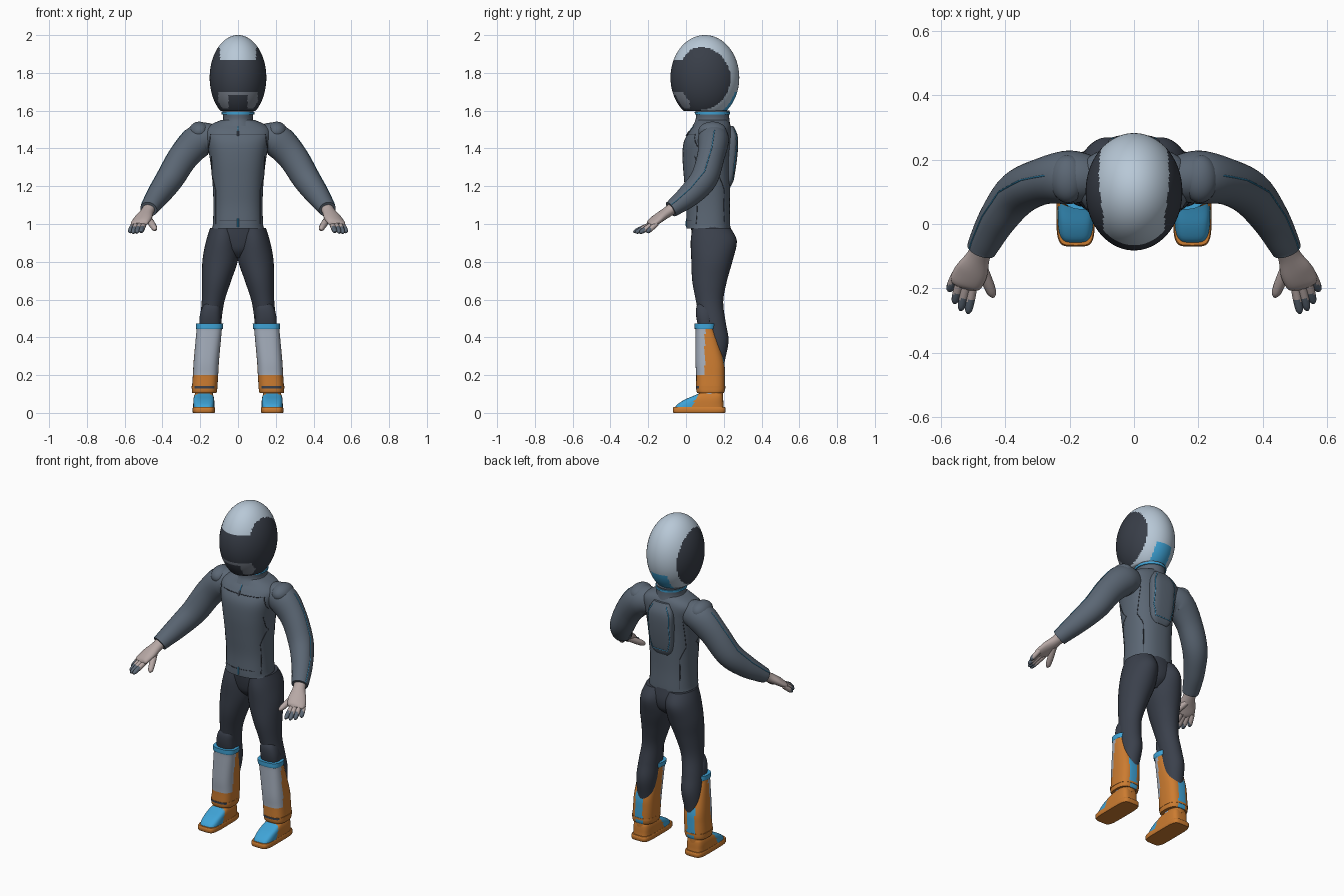
import bpy, bmesh, math
from mathutils import Vector
from mathutils.bvhtree import BVHTree

COLORS = {
    "helmet_white": (0.48, 0.58, 0.68), "visor_dark": (0.040, 0.048, 0.065),
    "suit_grey": (0.105, 0.135, 0.175), "pants_dark": (0.043, 0.052, 0.072),
    "boot_orange": (0.60, 0.20, 0.03), "trim_blue": (0.05, 0.37, 0.68),
    "shin_grey": (0.38, 0.43, 0.51), "skin": (0.47, 0.39, 0.375),
    "chin_grey": (0.20, 0.225, 0.27),
}
NAMES = list(COLORS)
MATS = []
for n, c in COLORS.items():
    m = bpy.data.materials.new(n)
    m.diffuse_color = (*c, 1)
    MATS.append(m)


def finish(name, bm, rule, angle=50):
    """Turn a bmesh into a smooth object; rule is a colour name or f(face centre)."""
    bmesh.ops.recalc_face_normals(bm, faces=bm.faces)
    for f in bm.faces:
        col = rule if isinstance(rule, str) else rule(f.calc_center_median())
        f.material_index = NAMES.index(col)
        f.smooth = True
    me = bpy.data.meshes.new(name)
    tree = BVHTree.FromBMesh(bm)
    bm.to_mesh(me)
    bm.free()
    for m in MATS:
        me.materials.append(m)
    ob = bpy.data.objects.new(name, me)
    bpy.context.collection.objects.link(ob)
    bpy.ops.object.select_all(action='DESELECT')
    ob.select_set(True)
    bpy.context.view_layer.objects.active = ob
    bpy.ops.object.shade_smooth_by_angle(angle=math.radians(angle))
    return tree


def smooth_rings(rings, steps):
    """Catmull-Rom interpolation of ring tuples."""
    if steps == 1:
        return rings
    out = []
    for i in range(len(rings) - 1):
        p0, p1 = rings[max(i - 1, 0)], rings[i]
        p2, p3 = rings[i + 1], rings[min(i + 2, len(rings) - 1)]
        for k in range(steps):
            t = k / steps
            out.append(tuple(
                0.5 * (2 * b + (c - a) * t + (2 * a - 5 * b + 4 * c - d) * t * t
                       + (3 * b - a - 3 * c + d) * t ** 3)
                for a, b, c, d in zip(p0, p1, p2, p3)))
    return out + [rings[-1]]


def loft(name, rings, rule, s=1, power=2, n=32, steps=5, path=False, angle=50):
    """Skin rings (x, y, z, half width, half depth), level or across the path."""
    rings = smooth_rings(rings, steps)
    bm = bmesh.new()
    loops = []
    for i, (x, y, z, a, b) in enumerate(rings):
        u, v = Vector((1, 0, 0)), Vector((0, 1, 0))
        if path:
            t = Vector(rings[min(i + 1, len(rings) - 1)][:3]) - Vector(rings[max(i - 1, 0)][:3])
            t.normalize()
            u = t.cross(Vector((0, 0, 1))).normalized()
            v = u.cross(t)
        loop = []
        for k in range(n):
            ang = 2 * math.pi * k / n
            c, d = math.cos(ang), math.sin(ang)
            c = math.copysign(abs(c) ** (2 / power), c)
            d = math.copysign(abs(d) ** (2 / power), d)
            p = Vector((x, y, z)) + u * a * c + v * b * d
            loop.append(bm.verts.new((p.x * s, p.y, p.z)))
        loops.append(loop)
    for l0, l1 in zip(loops, loops[1:]):
        for k in range(n):
            bm.faces.new((l0[k], l0[(k + 1) % n], l1[(k + 1) % n], l1[k]))
    bm.faces.new(loops[0])
    bm.faces.new(loops[-1])
    return finish(name, bm, rule, angle)


def ball(name, c, r, rule, s=1, seg=24, floor=None):
    bm = bmesh.new()
    bmesh.ops.create_uvsphere(bm, u_segments=seg, v_segments=seg * 2 // 3, radius=1)
    for v in bm.verts:
        v.co = Vector((s * (c[0] + v.co.x * r[0]), c[1] + v.co.y * r[1], c[2] + v.co.z * r[2]))
    if floor is not None:
        for v in bm.verts:
            v.co.z = max(v.co.z, floor)
    return finish(name, bm, rule)


def seam(name, tree, pts, direction, color, r=0.0025):
    """Thin piping projected onto a part by casting rays."""
    dense = [Vector(a).lerp(Vector(b), k / 8) for a, b in zip(pts, pts[1:]) for k in range(9)]
    hits = [tree.ray_cast(p, Vector(direction))[0] for p in dense]
    hits = [h for h in hits if h]
    cu = bpy.data.curves.new(name, 'CURVE')
    cu.dimensions = '3D'
    cu.bevel_depth = r
    cu.bevel_resolution = 1
    sp = cu.splines.new('POLY')
    sp.points.add(len(hits) - 1)
    for p, h in zip(sp.points, hits):
        p.co = (*h, 1)
    cu.materials.append(MATS[NAMES.index(color)])
    bpy.context.collection.objects.link(bpy.data.objects.new(name, cu))


# Helmet with visor, chin guard and rear patch
def helmet_rule(p):
    x, y, z = abs(p.x), p.y, p.z
    if y > 0.15 and x < 0.055 and z < 1.70:
        return "trim_blue"
    if y < 0.02 and 1.615 < z < 1.70 and x < 0.105 and not (x < 0.05 and z < 1.685):
        return "chin_grey"
    if x > 0.05 and ((y - 0.08) / 0.155) ** 2 + ((z - 1.77) / 0.165) ** 2 < 1 and (x > 0.095 or z < 1.87):
        return "visor_dark"
    if y < 0.08 and z < 1.87:
        return "visor_dark"
    return "helmet_white"


ball("helmet", (0, 0.10, 1.775), (0.15, 0.182, 0.225), helmet_rule, seg=112, floor=1.597)

# Collar and neck
loft("collar", [(0, 0.135, 1.52, 0.10, 0.10), (0, 0.14, 1.55, 0.08, 0.09),
                (0, 0.14, 1.58, 0.08, 0.088), (0, 0.14, 1.60, 0.083, 0.09)], "suit_grey")
loft("collar_trim", [(0, 0.14, 1.58, 0.086, 0.093), (0, 0.14, 1.592, 0.087, 0.094)], "trim_blue", steps=1)

# Jacket
jacket = loft("jacket", [
    (0, 0.118, 0.975, 0.137, 0.115), (0, 0.118, 1.00, 0.133, 0.116), (0, 0.117, 1.10, 0.130, 0.115),
    (0, 0.113, 1.22, 0.135, 0.122), (0, 0.11, 1.34, 0.148, 0.128), (0, 0.115, 1.43, 0.165, 0.128),
    (0, 0.13, 1.49, 0.175, 0.112), (0, 0.14, 1.525, 0.145, 0.095), (0, 0.14, 1.55, 0.09, 0.08)],
    "suit_grey", power=2.4, n=48)
FRONT, BACK = (0, 1, 0), (0, -1, 0)
seam("chest_seam", jacket, [(-0.155, -1, 1.40), (-0.145, -1, 1.475), (0.145, -1, 1.475), (0.155, -1, 1.40)],
     FRONT, "visor_dark")
seam("hem_seam", jacket, [(-0.12, -1, 1.02), (0.12, -1, 1.02)], FRONT, "visor_dark", 0.002)
seam("lower_zip", jacket, [(0, -1, 0.985), (0, -1, 1.03)], FRONT, "trim_blue", 0.004)
seam("upper_zip", jacket, [(0, -1, 1.49), (0, -1, 1.54)], FRONT, "trim_blue", 0.003)
seam("zip_pull", jacket, [(0, -1, 1.465), (0, -1, 1.49)], FRONT, "visor_dark", 0.006)
for s in (1, -1):
    seam("side_seam", jacket, [(s * 0.118, -1, 1.0), (s * 0.118, -1, 1.18), (s * 0.138, -1, 1.26),
                               (s * 0.138, -1, 1.36)], FRONT, "visor_dark", 0.002)
    seam("back_seam", jacket, [(s * 0.10, 1, 1.0), (s * 0.10, 1, 1.18), (s * 0.125, 1, 1.25),
                               (s * 0.125, 1, 1.42)], BACK, "visor_dark", 0.002)

# Back protector with piped edge
protector = loft("back_protector", [
    (0, 0.225, 1.20, 0.04, 0.012), (0, 0.228, 1.24, 0.068, 0.026), (0, 0.236, 1.36, 0.08, 0.036),
    (0, 0.24, 1.46, 0.08, 0.035), (0, 0.228, 1.52, 0.05, 0.022)], "suit_grey", power=3)
seam("protector_trim", protector, [(-0.045, 1, 1.505), (-0.068, 1, 1.46), (-0.068, 1, 1.30), (-0.05, 1, 1.235),
                                   (0.05, 1, 1.235), (0.068, 1, 1.30), (0.068, 1, 1.46), (0.045, 1, 1.505)],
     BACK, "trim_blue")

# Hips
loft("hips", [(0, 0.14, 0.82, 0.03, 0.05), (0, 0.142, 0.86, 0.10, 0.09), (0, 0.14, 0.92, 0.155, 0.105),
              (0, 0.13, 0.99, 0.132, 0.105)], "pants_dark")


def shaft_rule(p):
    x, y, z = abs(p.x), p.y, p.z
    if z > 0.443:
        return "trim_blue"
    if y > 0.185 and abs(x - 0.175) < 0.025 and z < 0.30:
        return "trim_blue"
    if y < 0.10 and z > 0.20:
        return "shin_grey"
    return "boot_orange"


for s, side in ((1, "left"), (-1, "right")):
    # Arm with shoulder pad and piping
    arm_rings = [(0.13, 0.14, 1.45, 0.07, 0.075), (0.20, 0.145, 1.445, 0.083, 0.088),
                 (0.285, 0.132, 1.36, 0.072, 0.08), (0.36, 0.095, 1.24, 0.07, 0.074),
                 (0.42, 0.02, 1.155, 0.06, 0.063), (0.462, -0.055, 1.095, 0.05, 0.048),
                 (0.473, -0.08, 1.078, 0.046, 0.043)]
    arm = loft(side + "_arm", arm_rings, "suit_grey", s, path=True)
    line = [(s * (x + 0.3), y + 0.02, z + 0.2) for x, y, z, a, b in arm_rings[1:]]
    seam(side + "_arm_piping", arm, line, Vector((-s * 0.3, -0.02, -0.2)).normalized(), "trim_blue")
    ball(side + "_shoulder_pad", (0.205, 0.14, 1.49), (0.055, 0.075, 0.052), "suit_grey", s)

    # Hand
    loft(side + "_palm", [(0.468, -0.065, 1.088, 0.034, 0.030), (0.482, -0.10, 1.062, 0.036, 0.028),
                          (0.502, -0.145, 1.032, 0.050, 0.025), (0.522, -0.18, 1.005, 0.050, 0.020),
                          (0.528, -0.195, 0.995, 0.036, 0.011)], "skin", s, path=True, n=20)
    fingers = [((0.497, -0.180, 1.000), (0.515, -0.278, 0.957)), ((0.517, -0.180, 1.002), (0.538, -0.268, 0.953)),
               ((0.537, -0.172, 1.002), (0.557, -0.246, 0.952)), ((0.552, -0.155, 1.002), (0.574, -0.208, 0.955)),
               ((0.478, -0.120, 1.035), (0.436, -0.226, 0.968))]
    for i, (a, b) in enumerate(fingers):
        a, b = Vector(a), Vector(b)
        w = 0.017 if i == 4 else 0.0135
        cut = 9 if i == 4 else a.lerp(b, 0.6).y
        rings = [(*a.lerp(b, t), w * k, w * k) for t, k in
                 ((0, 1), (0.4, 1.05), (0.7, 1), (0.9, 0.8), (1, 0.3))]
        loft(side + "_finger_%d" % (i + 1), rings,
             lambda p, c=cut: "suit_grey" if c != 9 and p.y < c else "skin", s, path=True, n=12, steps=3)

    # Leg and knee pad
    loft(side + "_leg", [
        (0.075, 0.135, 0.98, 0.072, 0.10), (0.083, 0.147, 0.91, 0.086, 0.122), (0.094, 0.138, 0.81, 0.094, 0.110),
        (0.113, 0.125, 0.70, 0.077, 0.092), (0.132, 0.125, 0.59, 0.060, 0.072), (0.146, 0.142, 0.48, 0.058, 0.068),
        (0.152, 0.155, 0.38, 0.058, 0.070), (0.16, 0.155, 0.26, 0.048, 0.048), (0.17, 0.145, 0.12, 0.04, 0.04)],
        "pants_dark", s)
    loft(side + "_knee_pad", [(0.15, 0.105, 0.455, 0.055, 0.04), (0.148, 0.10, 0.51, 0.055, 0.046),
                              (0.142, 0.095, 0.56, 0.046, 0.04), (0.138, 0.095, 0.60, 0.02, 0.02)],
         "pants_dark", s, power=2.5)

    # Boot shaft with shin plate, cuff and strap
    loft(side + "_boot_shaft", [
        (0.178, 0.130, 0.105, 0.064, 0.070), (0.177, 0.130, 0.125, 0.067, 0.076), (0.172, 0.130, 0.20, 0.067, 0.076),
        (0.168, 0.126, 0.27, 0.067, 0.076), (0.158, 0.112, 0.38, 0.067, 0.062), (0.152, 0.102, 0.443, 0.067, 0.052),
        (0.151, 0.102, 0.445, 0.071, 0.056), (0.150, 0.102, 0.472, 0.072, 0.057)],
        shaft_rule, s, power=2.8, n=64, steps=4)
    loft(side + "_boot_strap", [(0.177, 0.13, 0.130, 0.069, 0.078), (0.177, 0.13, 0.142, 0.069, 0.078)],
         lambda p: "pants_dark" if p.y < 0.07 else "boot_orange", s, power=2.8, n=48, steps=1)
    loft(side + "_ankle", [(0.18, 0.135, 0.08, 0.046, 0.062), (0.18, 0.135, 0.12, 0.05, 0.062)],
         lambda p: "shin_grey" if p.y < 0.13 else "boot_orange", s, power=2.5, steps=1)

    # Foot and sole
    loft(side + "_foot", [
        (0.181, 0.070, 0.025, 0.056, 0.130), (0.181, 0.076, 0.045, 0.056, 0.122), (0.181, 0.095, 0.07, 0.055, 0.102),
        (0.181, 0.117, 0.09, 0.051, 0.078), (0.181, 0.130, 0.104, 0.045, 0.060)],
        lambda p: "trim_blue" if p.y < 0.045 + (p.z - 0.06) * 0.5 and p.z > 0.03 else "boot_orange",
        s, power=4, n=64, steps=4)
    loft(side + "_sole", [(0.181, 0.07, 0, 0.057, 0.136), (0.181, 0.07, 0.006, 0.06, 0.14),
                          (0.181, 0.07, 0.024, 0.06, 0.14), (0.181, 0.07, 0.030, 0.057, 0.136)],
         "boot_orange", s, power=5, n=48, steps=1)
